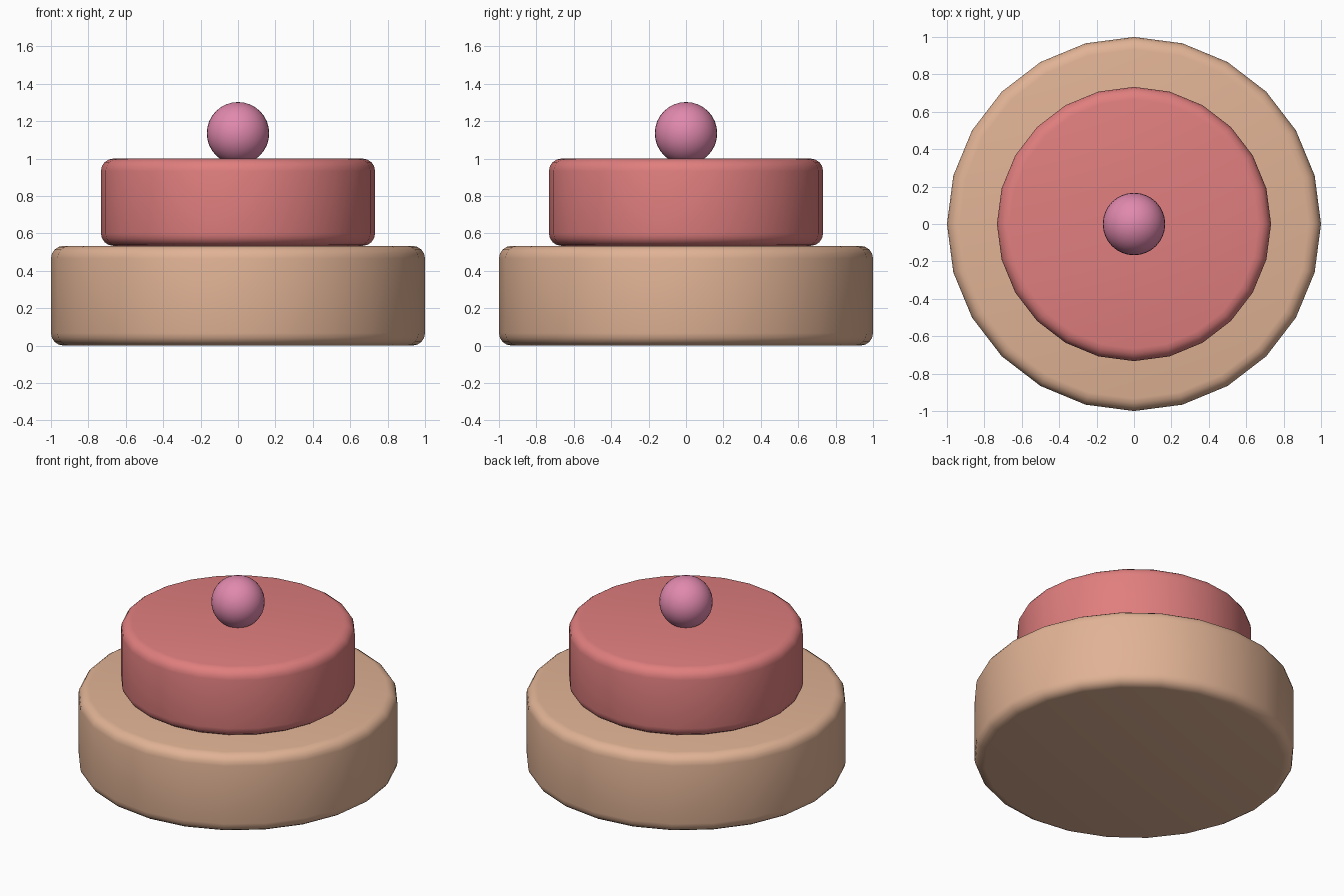
import bpy
import math

cube = bpy.data.objects.get("Cube")
if cube:
    bpy.data.objects.remove(cube, do_unlink=True)


def make_material(name, color):
    mat = bpy.data.materials.new(name)
    mat.use_nodes = True
    mat.diffuse_color = (*color, 1)
    mat.node_tree.nodes["Principled BSDF"].inputs["Base Color"].default_value = (*color, 1)
    return mat


def finish(name, mat):
    obj = bpy.context.object
    obj.name = obj.data.name = name
    obj.data.materials.append(mat)
    bpy.ops.object.shade_smooth()
    return obj


def add_tier(name, radius, bottom, top, mat):
    """Round cake layer with softened rims."""
    bpy.ops.mesh.primitive_cylinder_add(
        vertices=24, radius=radius, depth=top - bottom,
        location=(0, 0, (bottom + top) / 2))
    tier = finish(name, mat)
    bevel = tier.modifiers.new("rounded_rims", 'BEVEL')
    bevel.width = 0.067
    bevel.segments = 4
    bevel.limit_method = 'ANGLE'
    bevel.angle_limit = math.radians(30)
    return tier


sponge = make_material("tan sponge", (0.75, 0.45, 0.30))
icing = make_material("rose icing", (0.75, 0.21, 0.21))
cherry_pink = make_material("cherry pink", (0.75, 0.25, 0.42))

# Two stacked tiers
add_tier("lower_tier", 1.0, 0.0, 0.533, sponge)
add_tier("upper_tier", 0.733, 0.533, 1.0, icing)

# Cherry, slightly sunk into the top
bpy.ops.mesh.primitive_uv_sphere_add(
    segments=32, ring_count=16, radius=0.167, location=(0, 0, 1.135))
finish("cherry", cherry_pink)
